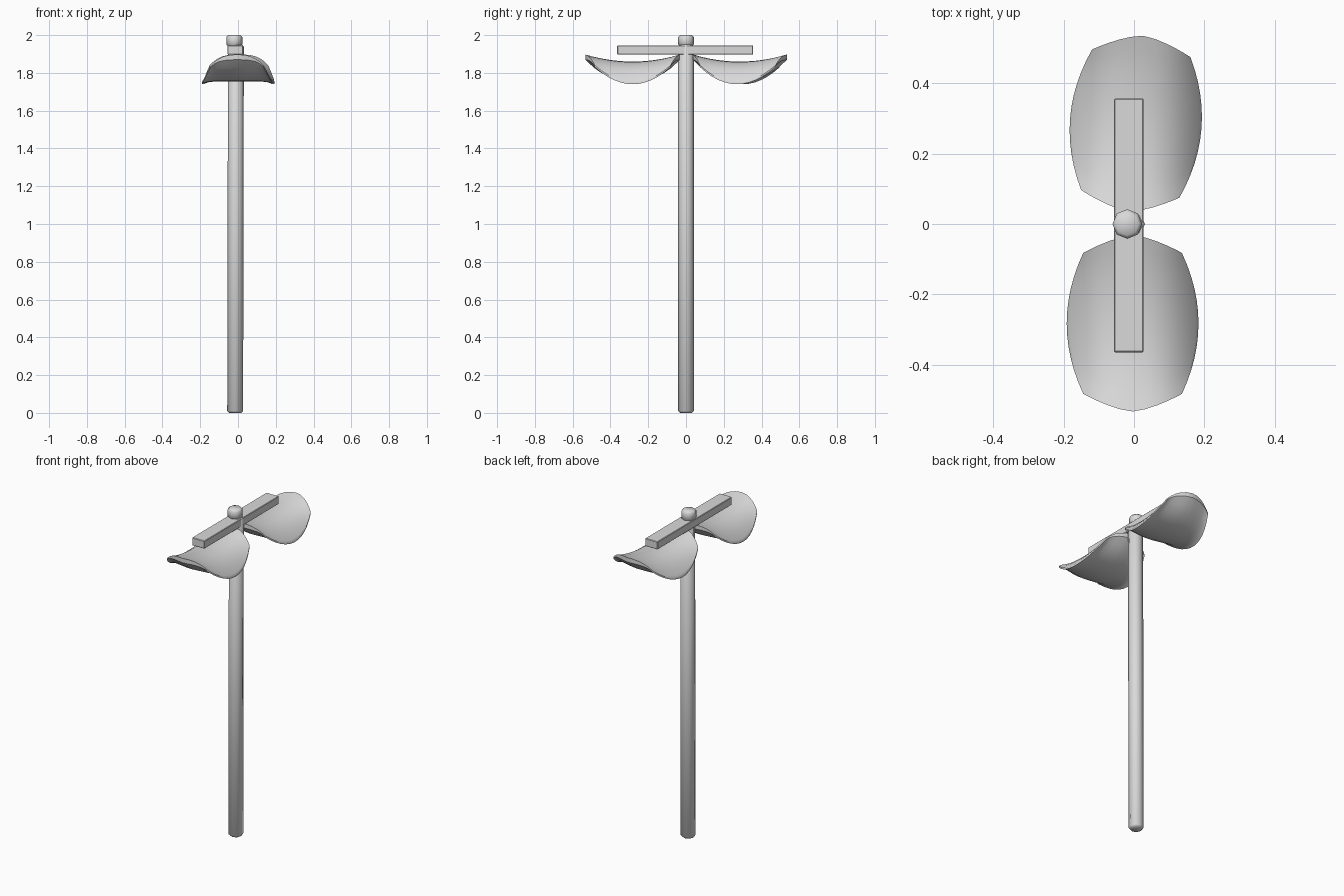
import bpy, bmesh, math
from mathutils import Matrix

cube = bpy.data.objects.get("Cube")
if cube:
    bpy.data.objects.remove(cube, do_unlink=True)

# Single light grey material
grey = bpy.data.materials.new("light grey")
grey.use_nodes = True
colour = (0.7, 0.7, 0.7, 1)
grey.diffuse_color = colour
grey.node_tree.nodes["Principled BSDF"].inputs["Base Color"].default_value = colour


def finish(name, bm, angle):
    bmesh.ops.recalc_face_normals(bm, faces=bm.faces[:])
    mesh = bpy.data.meshes.new(name)
    bm.to_mesh(mesh)
    bm.free()
    mesh.materials.append(grey)
    obj = bpy.data.objects.new(name, mesh)
    bpy.context.collection.objects.link(obj)
    bpy.ops.object.select_all(action='DESELECT')
    obj.select_set(True)
    bpy.context.view_layer.objects.active = obj
    bpy.ops.object.shade_smooth_by_angle(angle=math.radians(angle))
    return obj


def rod(name, x, radius, z0, z1, lean=0.0):
    """Eight-sided rod with softened end rims."""
    bm = bmesh.new()
    rings = []
    soft = 0.01
    for z, r in ((z0, radius - soft), (z0 + soft, radius),
                 (z1 - soft, radius), (z1, radius - soft)):
        cx = x + lean * (z - z0) / (z1 - z0)
        rings.append([bm.verts.new((cx + r * math.cos(i * math.pi / 4),
                                    r * math.sin(i * math.pi / 4), z)) for i in range(8)])
    for a, b in zip(rings, rings[1:]):
        for i in range(8):
            j = (i + 1) % 8
            bm.faces.new((a[i], a[j], b[j], b[i]))
    bm.faces.new(rings[0])
    bm.faces.new(rings[-1])
    return finish(name, bm, 50)


def shade(name, x, y, turn):
    """Arched lamp hood: domed top, underside bowed along its length."""
    n = 12
    bm = bmesh.new()

    def layer(is_top):
        grid = []
        for j in range(n + 1):
            v = 2 * j / n - 1
            row = []
            for i in range(n + 1):
                # Across stations bunch up towards the steep sides
                u = math.sin((2 * i / n - 1) * math.pi / 2)
                px = u * (0.14 + 0.047 * (1 - v * v))
                py = v * (0.2 + 0.05 * (1 - abs(u) ** 1.5))
                edge = 1.74 + 0.09 * v * v
                dome = 1 - abs(u) ** 2.6
                if is_top:
                    ridge = 1.86 + 0.037 * v * v
                    z = edge + 0.01 + (ridge - edge - 0.01) * dome
                else:
                    z = edge + 0.015 * (1 - u ** 8) + 0.025 * dome * v ** 4
                row.append(bm.verts.new((px, py, z)))
            grid.append(row)
        for j in range(n):
            for i in range(n):
                bm.faces.new((grid[j][i], grid[j][i + 1], grid[j + 1][i + 1], grid[j + 1][i]))
        return grid

    def border(g):
        return (g[0] + [r[-1] for r in g[1:]] + g[-1][-2::-1]
                + [r[0] for r in g[-2:0:-1]])

    top, under = border(layer(True)), border(layer(False))
    # Rim wall joining the two surfaces
    for k in range(len(top)):
        m = (k + 1) % len(top)
        bm.faces.new((top[k], top[m], under[m], under[k]))
    bm.transform(Matrix.Translation((x, y, 0)) @ Matrix.Rotation(math.radians(turn), 4, 'Z'))
    return finish(name, bm, 40)


# Pole and its top cap
rod("pole", -0.015, 0.042, 0.0, 1.95, 0.004)
rod("pole_cap", -0.019, 0.042, 1.94, 2.0)

# Crossbar carrying both hoods
bm = bmesh.new()
bmesh.ops.create_cube(bm, size=1, matrix=Matrix.Translation((-0.0145, -0.004, 1.922))
                      @ Matrix.Diagonal((0.084, 0.72, 0.048, 1)))
bmesh.ops.bevel(bm, geom=bm.edges[:], offset=0.003, segments=1, affect='EDGES')
finish("crossbar", bm, 30)

# Lamp hoods, the back one slightly turned
shade("front_hood", -0.004, -0.282, 0)
shade("back_hood", 0.005, 0.285, -4.5)
